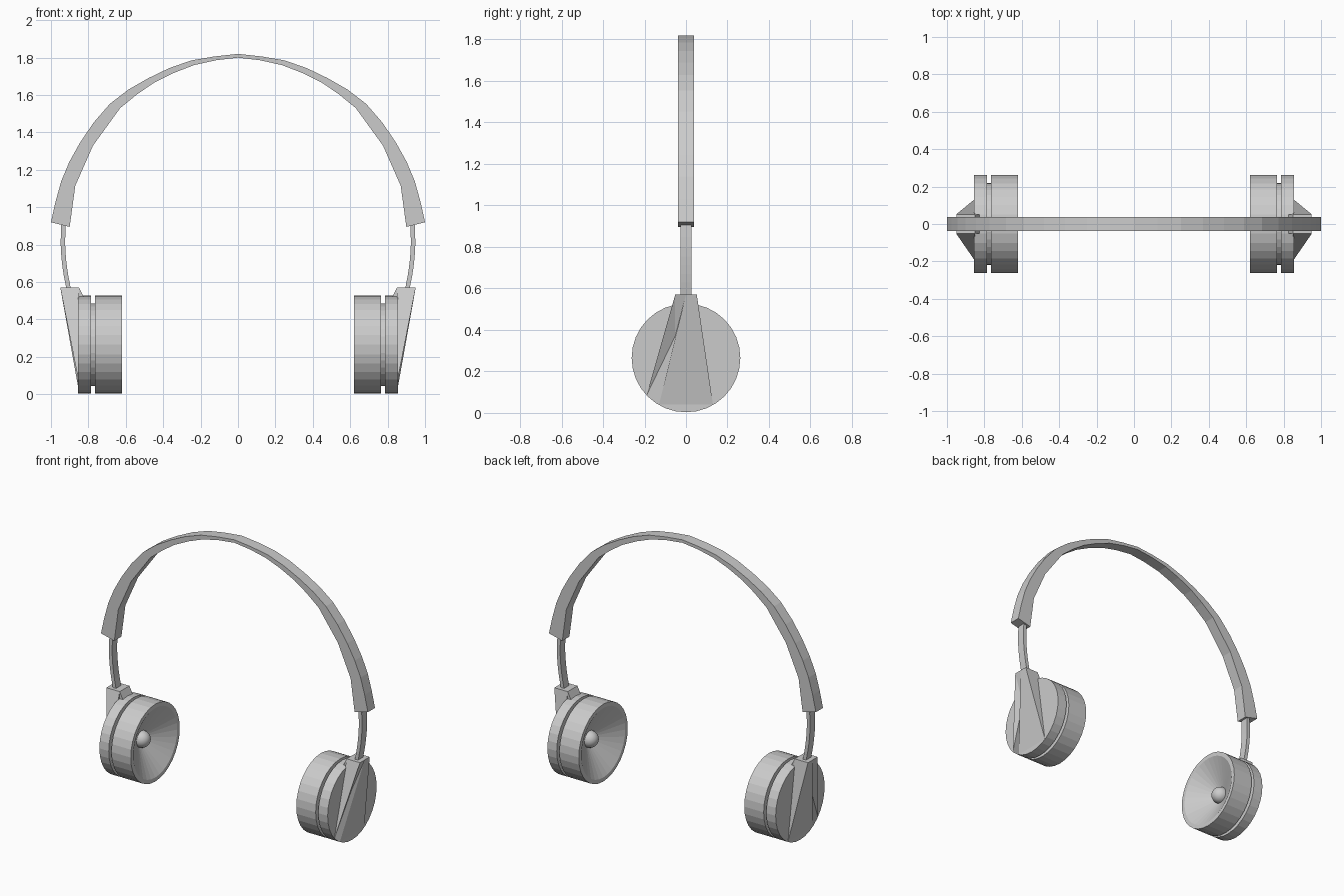
import bpy, bmesh, math
from mathutils import Vector

cube = bpy.data.objects.get("Cube")
if cube:
    bpy.data.objects.remove(cube, do_unlink=True)

grey = bpy.data.materials.new("matte_grey")
grey.use_nodes = True
COLOUR = (0.6, 0.6, 0.6, 1)
grey.diffuse_color = COLOUR
grey.node_tree.nodes["Principled BSDF"].inputs["Base Color"].default_value = COLOUR


def make(name, verts, faces, smooth=False):
    mesh = bpy.data.meshes.new(name)
    mesh.from_pydata(verts, [], faces)
    bm = bmesh.new()
    bm.from_mesh(mesh)
    bmesh.ops.remove_doubles(bm, verts=bm.verts, dist=1e-5)
    bmesh.ops.recalc_face_normals(bm, faces=bm.faces)
    for f in bm.faces:
        f.smooth = smooth
    bm.to_mesh(mesh)
    bm.free()
    mesh.materials.append(grey)
    obj = bpy.data.objects.new(name, mesh)
    bpy.context.collection.objects.link(obj)
    return obj


def strip(name, outer, inner, half, side=1):
    """Solid bar between an outer and an inner (x, z) path, extruded along y."""
    verts = []
    for (xo, zo), (xi, zi) in zip(outer, inner):
        verts += [(side * xo, -half, zo), (side * xo, half, zo),
                  (side * xi, half, zi), (side * xi, -half, zi)]
    n = len(outer)
    faces = [(0, 1, 2, 3), tuple(4 * n - 4 + k for k in range(4))]
    for i in range(n - 1):
        for k in range(4):
            a, b = 4 * i + k, 4 * i + (k + 1) % 4
            faces.append((a, b, b + 4, a + 4))
    return make(name, verts, faces)


def lathe(name, profile, side, segments=32, smooth=False):
    """Spin an (x, radius) profile about the ear cup axis."""
    verts, faces = [], []
    n = len(profile)
    for s in range(segments):
        a = 2 * math.pi * s / segments
        verts += [(side * x, r * math.cos(a), CUP_Z + r * math.sin(a)) for x, r in profile]
    for s in range(segments):
        t = (s + 1) % segments
        for i in range(n - 1):
            ids = (s * n + i, s * n + i + 1, t * n + i + 1, t * n + i)
            faces.append(ids)
    return make(name, verts, faces, smooth)


def spline(points, steps):
    """Catmull-Rom curve through the points."""
    pts = [Vector(p) for p in points]
    pts = [2 * pts[0] - pts[1]] + pts + [2 * pts[-1] - pts[-2]]
    out = []
    for i in range(1, len(pts) - 2):
        a, b, c, d = pts[i - 1:i + 3]
        for s in range(steps):
            t = s / steps
            out.append(0.5 * (2 * b + (c - a) * t + (2 * a - 5 * b + 4 * c - d) * t * t
                              + (3 * b - a - 3 * c + d) * t ** 3))
    return [tuple(p) for p in out] + [tuple(pts[-2])]


CUP_Z = 0.265
R = 0.262

# Headband: thick at the ends, thin at the crown
outer = spline([(1, 0.92), (0.945, 1.14), (0.845, 1.345), (0.685, 1.553),
                (0.48, 1.69), (0.25, 1.785), (0, 1.82)], 2)
inner_key = [(0.9, 0.895), (0.87, 1.115), (0.775, 1.33), (0.63, 1.53),
             (0.45, 1.665), (0.235, 1.76), (0, 1.8)]
inner = []
for i, (a, b) in enumerate(zip(inner_key, inner_key[1:])):
    lift = 0.0 if i < 3 else 0.006
    inner += [a, ((a[0] + b[0]) / 2, (a[1] + b[1]) / 2 + lift)]
inner.append(inner_key[-1])
strip("headband", outer + [(-x, z) for x, z in outer[-2::-1]],
      inner + [(-x, z) for x, z in inner[-2::-1]], 0.038)

for side, label in ((1, "left"), (-1, "right")):
    # Slider arm between headband and bracket
    arm = spline([(0.943, 0.95), (0.948, 0.8), (0.937, 0.67), (0.915, 0.55)], 3)
    strip(label + "_slider_arm", arm, [(x - 0.024, z) for x, z in arm], 0.027, side)

    # Ear cup: back shell, neck groove, cushion and hollow cone
    lathe(label + "_ear_cup",
          [(0.855, 0), (0.855, R), (0.785, R), (0.785, 0.22), (0.765, 0.22),
           (0.765, R), (0.62, R), (0.62, 0.235), (0.73, 0.04), (0.73, 0)], side)

    # Driver dome in the middle of the cone
    dome = [(0.72 - 0.055 * math.sin(a), 0.055 * math.cos(a))
            for a in (math.pi / 2 * k / 6 for k in range(7))]
    lathe(label + "_driver_dome", [(0.74, 0.055)] + dome, side, 20, True)

    # Tapered bracket with one grooved flank
    v = [(0.95, 0.052, 0.57), (0.95, 0, 0.57), (0.95, -0.052, 0.57),
         (0.888, -0.052, 0.37),
         (0.855, -0.19, 0.085), (0.855, -0.13, 0.04), (0.855, 0.13, 0.04),
         (0.85, 0.052, 0.57), (0.85, -0.052, 0.57)]
    f = [(0, 1, 5, 6), (1, 3, 4, 5), (1, 2, 3), (2, 4, 3),
         (0, 6, 7), (2, 8, 4), (0, 7, 8, 2, 1), (7, 6, 5, 4, 8)]
    make(label + "_bracket", [(side * x, y, z) for x, y, z in v], f)

    # Hooked lip of the bracket over the cup
    strip(label + "_bracket_lip", [(0.88, 0.57), (0.88, 0.5)],
          [(0.85, 0.57), (0.825, 0.52)], 0.052, side)
